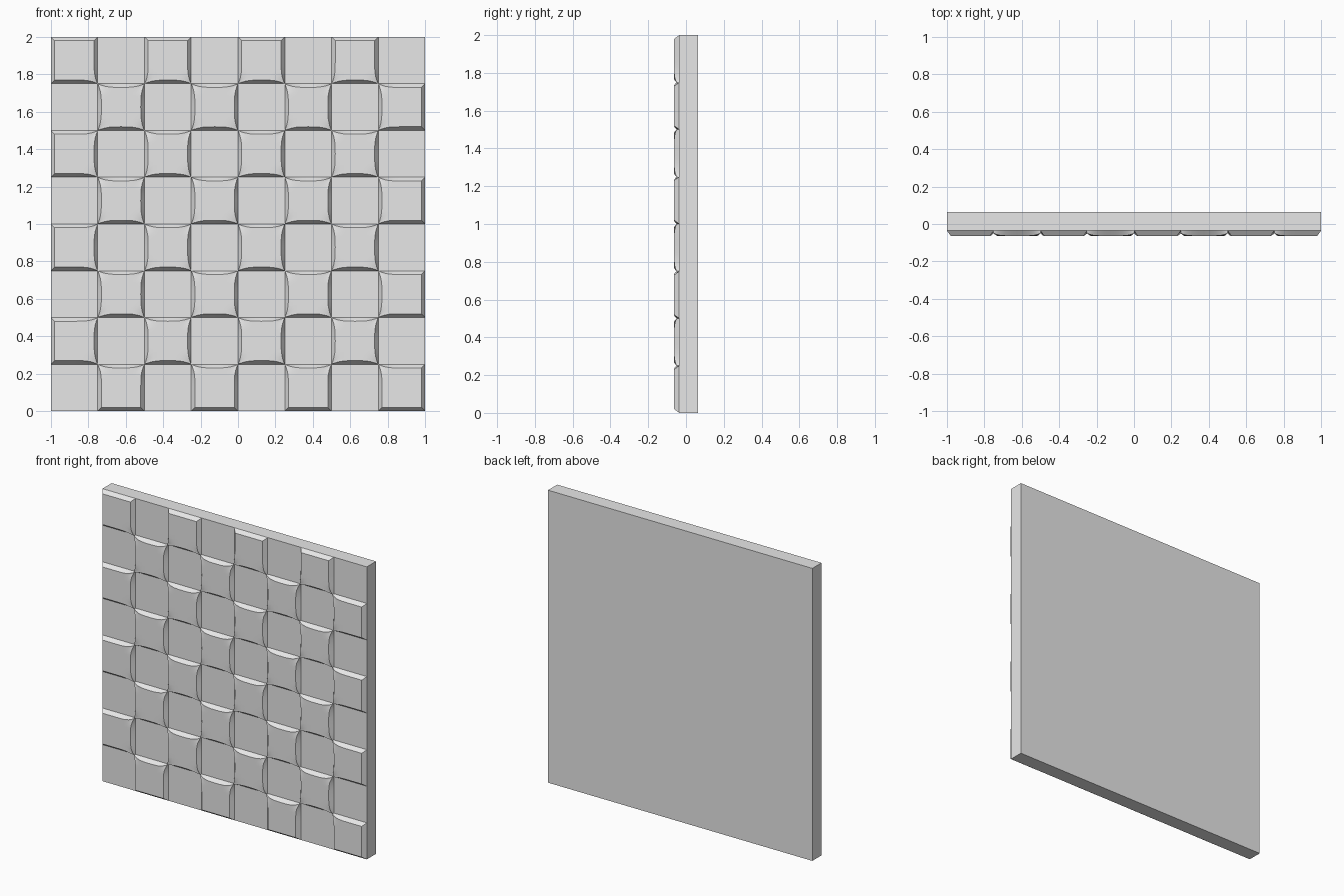
import bpy, bmesh, math

if "Cube" in bpy.data.objects:
    bpy.data.objects.remove(bpy.data.objects["Cube"])

N = 8                 # tiles per side
S = 2.0 / N           # tile size
BACK, BASE, RISE = 0.063, -0.036, 0.027
INSET = 0.02
SUB = 12              # subdivisions across a raised tile

mat = bpy.data.materials.new("pale_grey")
mat.diffuse_color = (0.8, 0.8, 0.8, 1)
mat.use_nodes = True
mat.node_tree.nodes["Principled BSDF"].inputs["Base Color"].default_value = mat.diffuse_color


def finish(bm, name):
    me = bpy.data.meshes.new(name)
    bmesh.ops.recalc_face_normals(bm, faces=bm.faces)
    bm.to_mesh(me)
    bm.free()
    ob = bpy.data.objects.new(name, me)
    bpy.context.collection.objects.link(ob)
    me.materials.append(mat)
    return ob


# backing slab
bm = bmesh.new()
bmesh.ops.create_cube(bm, size=1)
for v in bm.verts:
    v.co.x *= 2
    v.co.y = BACK if v.co.y > 0 else BASE
    v.co.z = v.co.z * 2 + 1
finish(bm, "backing_slab")


def bow(t, pinch_start, pinch_end):
    """Bevel width along an edge: bowed to a point at pinched corners."""
    w = 1.0
    if pinch_start:
        w *= 1 - max(0, 1 - 2 * t) ** 3
    if pinch_end:
        w *= 1 - max(0, 2 * t - 1) ** 3
    return INSET * w


def tile(bm, col, row):
    """Raised cushion; corners shared with a diagonal neighbour are pinched."""
    x0, z0 = -1 + col * S, row * S
    p = {(a, b): 0 < col + a < N and 0 < row + b < N for a in (0, 1) for b in (0, 1)}
    params = [0.5 - 0.5 * math.cos(math.pi * k / SUB) for k in range(SUB + 1)]
    top = {}
    for i, u in enumerate(params):
        bot, up = bow(u, p[0, 0], p[1, 0]), bow(u, p[0, 1], p[1, 1])
        for j, v in enumerate(params):
            le, ri = bow(v, p[0, 0], p[0, 1]), bow(v, p[1, 0], p[1, 1])
            h = RISE
            for (a, b), pinched in p.items():
                if pinched:
                    d = math.hypot(u - a, v - b) / 0.22
                    h -= RISE * 0.5 * max(0, 1 - d) ** 2
            top[i, j] = bm.verts.new((x0 + le + (S - le - ri) * u, BASE - h,
                                      z0 + bot + (S - bot - up) * v))
    for i in range(SUB):
        for j in range(SUB):
            bm.faces.new([top[i, j], top[i + 1, j], top[i + 1, j + 1], top[i, j + 1]])
    # sloping sides down to the slab
    ring = ([(i, 0) for i in range(SUB)] + [(SUB, j) for j in range(SUB)]
            + [(i, SUB) for i in range(SUB, 0, -1)] + [(0, j) for j in range(SUB, 0, -1)])
    foot = [bm.verts.new((x0 + S * params[i], BASE, z0 + S * params[j])) for i, j in ring]
    for k in range(len(ring)):
        n = (k + 1) % len(ring)
        bm.faces.new([foot[k], foot[n], top[ring[n]], top[ring[k]]])


# checkerboard of raised tiles
bm = bmesh.new()
for row in range(N):
    for col in range(N):
        if (row + col) % 2:
            tile(bm, col, row)
tiles = finish(bm, "raised_tiles")
bpy.context.view_layer.objects.active = tiles
tiles.select_set(True)
bpy.ops.object.shade_smooth_by_angle(angle=math.radians(30))
